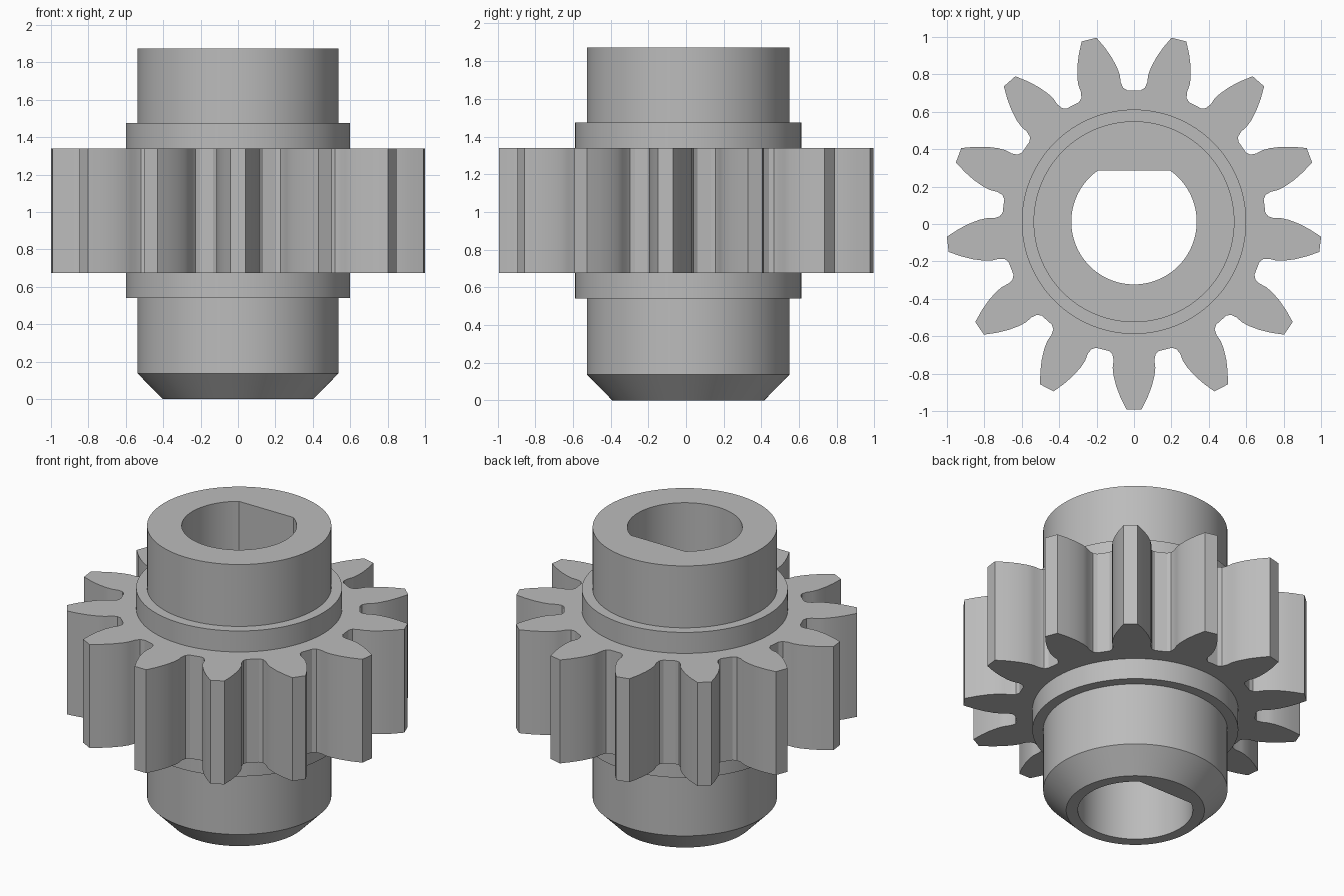
import bpy, bmesh, math

if "Cube" in bpy.data.objects:
    bpy.data.objects.remove(bpy.data.objects["Cube"])

TEETH, PER_TOOTH = 13, 16
COUNT = TEETH * PER_TOOTH
CY = 0.012                        # shaft axis offset in y
START = -math.pi / 2              # one tooth points to the front
STEP = 2 * math.pi / COUNT

# half tooth: (half width, distance from axis), tip corner to flank
FLANK = [(0.041, 1.003), (0.072, 0.94), (0.095, 0.88), (0.110, 0.82), (0.114, 0.78)]
# half valley, measured from the valley centre line, flank to root
VALLEY = [(0.071, 0.745), (0.058, 0.716), (0.036, 0.703)]


def circle(radius):
    return [(radius * math.cos(START + i * STEP), radius * math.sin(START + i * STEP))
            for i in range(COUNT)]


def bore():
    """Round hole with one flat side at the back."""
    radius, flat = 0.335, 0.273
    corner = math.asin(flat / radius)
    pts = []
    for i in range(COUNT):
        a = START + i * STEP
        for c in (corner, math.pi - corner):
            if abs(a - c) <= STEP / 2:
                a = c
        r = radius
        if r * math.sin(a) > flat:
            r = flat / math.sin(a)
        pts.append((r * math.cos(a), r * math.sin(a)))
    return pts


def gear():
    """Toothed outline with the same number of points as the circles."""
    pitch = 2 * math.pi / TEETH
    half = [(math.atan2(w, d), math.hypot(w, d)) for w, d in FLANK]
    half += [(pitch / 2 - math.atan2(w, d), math.hypot(w, d)) for w, d in VALLEY]
    # tooth centre is between the two tip corners; root is a short flat
    tooth = [(a, r) for a, r in half] + [(pitch - a, r) for a, r in reversed(half)]
    pts = []
    for t in range(TEETH):
        for a, r in tooth:
            b = START + t * pitch + a
            pts.append((r * math.cos(b), r * math.sin(b)))
    return pts


BORE, HUB, COLLAR, TOOTHED = bore(), circle(0.537), circle(0.60), gear()

# closed chain of sections, from the bottom of the hole round the outside
sections = [(BORE, 0.0), (circle(0.403), 0.0), (HUB, 0.137), (HUB, 0.54), (COLLAR, 0.54),
            (COLLAR, 0.675), (TOOTHED, 0.675), (TOOTHED, 1.34), (COLLAR, 1.34),
            (COLLAR, 1.475), (HUB, 1.475), (HUB, 1.873), (BORE, 1.873)]

bm = bmesh.new()
rings = [[bm.verts.new((x, y + CY, z)) for x, y in outline] for outline, z in sections]
for k, lower in enumerate(rings):
    upper = rings[(k + 1) % len(rings)]
    for i in range(COUNT):
        j = (i + 1) % COUNT
        bm.faces.new((lower[i], lower[j], upper[j], upper[i]))
bmesh.ops.recalc_face_normals(bm, faces=bm.faces)

mesh = bpy.data.meshes.new("pinion_gear")
bm.to_mesh(mesh)
bm.free()
pinion = bpy.data.objects.new("pinion_gear", mesh)
bpy.context.collection.objects.link(pinion)

# plain grey metal
steel = bpy.data.materials.new("grey_steel")
steel.diffuse_color = (0.5, 0.5, 0.5, 1)
steel.use_nodes = True
steel.node_tree.nodes["Principled BSDF"].inputs["Base Color"].default_value = steel.diffuse_color
mesh.materials.append(steel)

bpy.context.view_layer.objects.active = pinion
pinion.select_set(True)
bpy.ops.object.shade_smooth_by_angle(angle=math.radians(30))
